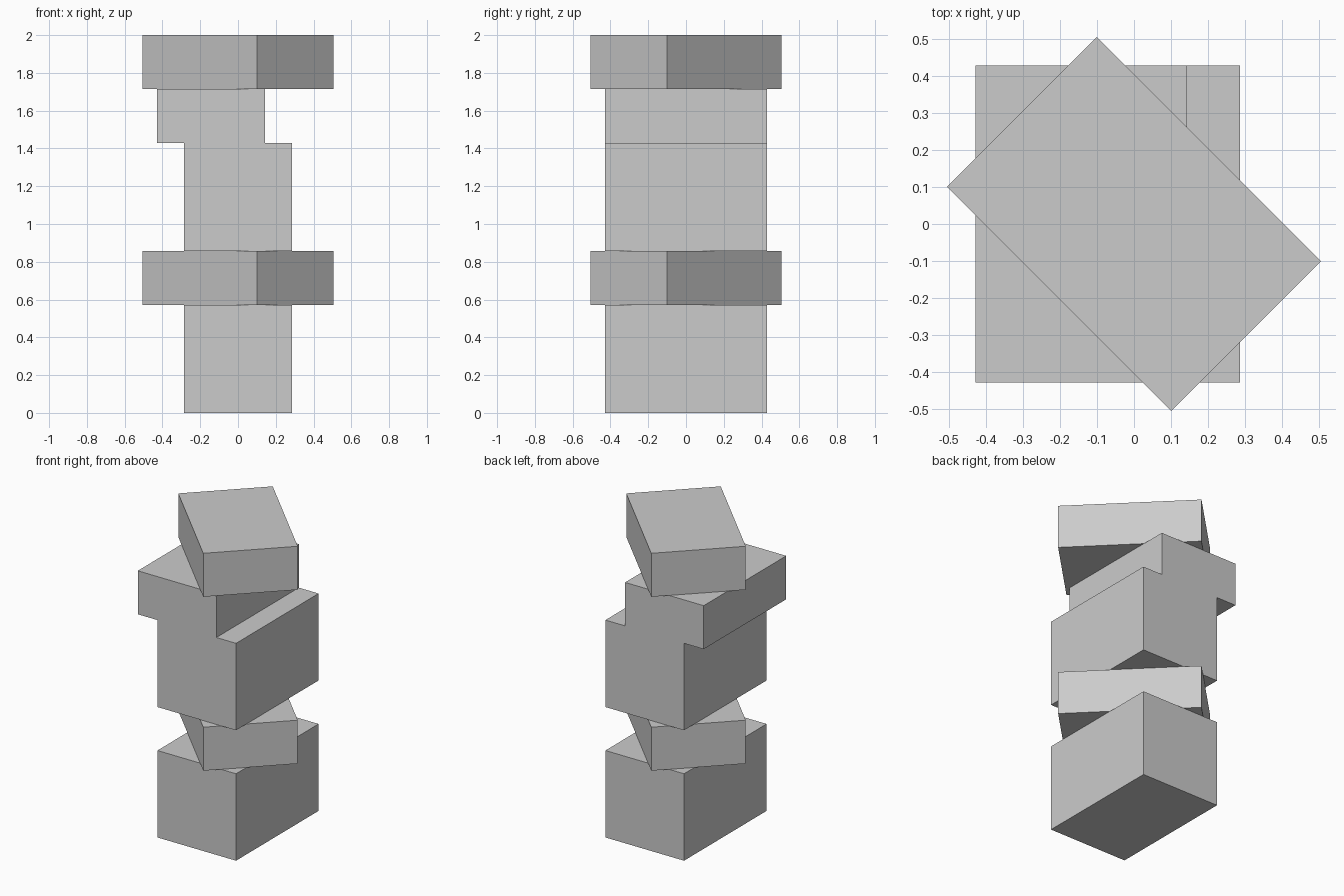
import bpy, bmesh, math
from mathutils import Matrix

if "Cube" in bpy.data.objects:
    bpy.data.objects.remove(bpy.data.objects["Cube"])

U = 2 / 7  # grid module: the stack is seven modules high


def prism(name, profile, depth, z, turn=0):
    """Extrude an x/z profile (in modules) along y, centred, then turn and lift it."""
    bm = bmesh.new()
    face = bm.faces.new([bm.verts.new((x * U, -depth * U / 2, h * U)) for x, h in profile])
    side = bmesh.ops.extrude_face_region(bm, geom=[face])
    verts = [v for v in side["geom"] if isinstance(v, bmesh.types.BMVert)]
    bmesh.ops.translate(bm, verts=verts, vec=(0, depth * U, 0))
    bmesh.ops.recalc_face_normals(bm, faces=bm.faces)
    bm.transform(Matrix.Translation((0, 0, z * U)) @ Matrix.Rotation(math.radians(turn), 4, 'Z'))
    mesh = bpy.data.meshes.new(name)
    bm.to_mesh(mesh)
    bm.free()
    obj = bpy.data.objects.new(name, mesh)
    bpy.context.collection.objects.link(obj)
    return obj


def box(height):
    return [(-1, 0), (1, 0), (1, height), (-1, height)]


# Square base block
prism("base_block", box(2), 3, 0)
# Slab turned on its corner
prism("lower_slab", box(1), 3, 2, 45)
# Stepped block whose upper layer is shifted left
prism("stepped_block", [(-1, 0), (1, 0), (1, 2), (0.5, 2), (0.5, 3),
                        (-1.5, 3), (-1.5, 2), (-1, 2)], 3, 3)
# Matching turned slab on top
prism("top_slab", box(1), 3, 6, 45)
